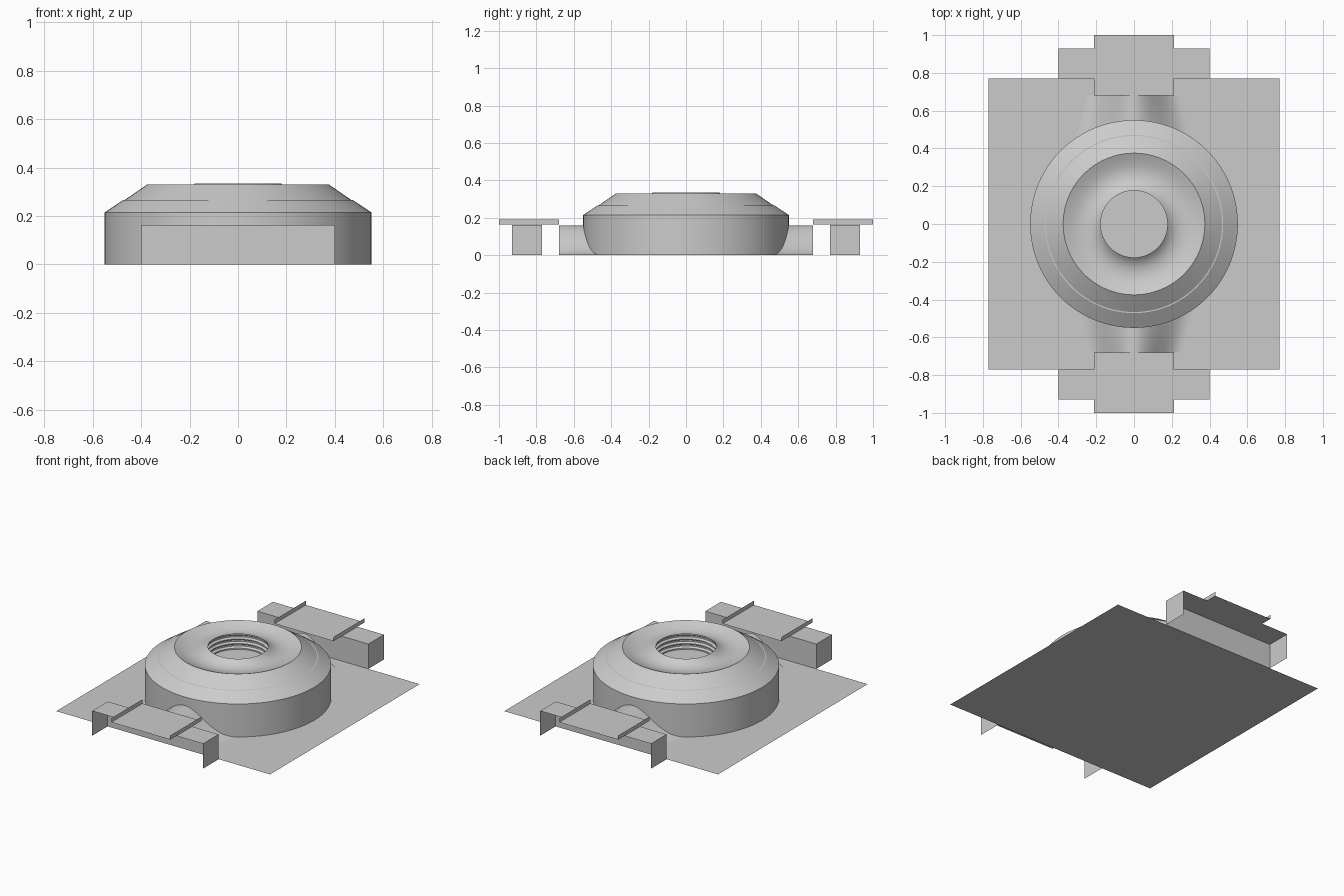
import bpy, bmesh, math

if "Cube" in bpy.data.objects:
    bpy.data.objects.remove(bpy.data.objects["Cube"])

def make(name, verts, faces, angle=None, recalc=False):
    me = bpy.data.meshes.new(name)
    me.from_pydata(verts, [], faces)
    if recalc:
        bm = bmesh.new()
        bm.from_mesh(me)
        bmesh.ops.recalc_face_normals(bm, faces=bm.faces)
        bm.to_mesh(me)
        bm.free()
    ob = bpy.data.objects.new(name, me)
    bpy.context.collection.objects.link(ob)
    if angle:
        bpy.ops.object.select_all(action='DESELECT')
        ob.select_set(True)
        bpy.context.view_layer.objects.active = ob
        bpy.ops.object.shade_smooth_by_angle(angle=math.radians(angle))
    return ob

def lathe(name, profile, n=96, angle=28, cap=False):
    verts = [(r * math.cos(2 * math.pi * i / n), r * math.sin(2 * math.pi * i / n), z)
             for r, z in profile for i in range(n)]
    faces = [(k * n + i, k * n + (i + 1) % n, (k + 1) * n + (i + 1) % n, (k + 1) * n + i)
             for k in range(len(profile) - 1) for i in range(n)]
    if cap:
        k = (len(profile) - 1) * n
        faces.append(tuple(range(k, k + n)))
    return make(name, verts, faces, angle)

# Flat ground sheet
P = 0.77
make("base_sheet", [(-P, -P, 0), (P, -P, 0), (P, P, 0), (-P, P, 0)], [(0, 1, 2, 3)])

# Round housing: wall, sloped shoulder with a fine step, dished top rising to the neck
lathe("housing", [(0.55, 0), (0.55, 0.215), (0.472, 0.267), (0.466, 0.267), (0.375, 0.33),
                  (0.345, 0.317), (0.31, 0.304), (0.275, 0.298), (0.24, 0.300),
                  (0.21, 0.310), (0.19, 0.323), (0.177, 0.335)])

# Threaded bore inside the neck, closed by a floor disc
bore = [(0.177, 0.335)]
for k in range(3):
    z = 0.325 - 0.03 * k
    bore += [(0.177, z), (0.19, z - 0.008), (0.19, z - 0.017), (0.177, z - 0.025)]
bore.append((0.177, 0.232))
lathe("threaded_bore", bore, cap=True)

def duct(name, s):
    # Bell-shaped duct flaring into the housing
    nx, ny = 32, 10
    verts = []
    for j in range(ny + 1):
        t = j / ny
        y = 0.68 - 0.26 * t
        w = 0.245 + 0.075 * t
        for i in range(nx + 1):
            u = -1 + 2 * i / nx
            verts.append((u * w, s * y, 0.16 * (0.5 + 0.5 * math.cos(math.pi * u))))
    m = nx + 1
    faces = [(j * m + i, j * m + i + 1, (j + 1) * m + i + 1, (j + 1) * m + i)[::s]
             for j in range(ny) for i in range(nx)]
    make(name, verts, faces, 40)

def bracket(name, s):
    # Open shelf: inner wall, top and two ends, no outer face or bottom
    a, b, h, x = s * 0.77, s * 0.93, 0.162, 0.4
    verts = [(-x, a, 0), (x, a, 0), (x, a, h), (-x, a, h),
             (-x, b, 0), (x, b, 0), (x, b, h), (-x, b, h)]
    make(name, verts, [f[::s] for f in [(0, 3, 2, 1)[::-1], (3, 2, 6, 7),
                                       (1, 5, 6, 2), (0, 3, 7, 4)]])

def tray(name, s):
    # Flat tray with a raised lip on each side
    a, b, x, z0, z1 = s * 0.68, s * 1.0, 0.212, 0.165, 0.192
    verts = [(px, y, z) for y in (a, b)
             for px, z in ((-x, z1), (-x, z0), (x, z0), (x, z1))]
    make(name, verts, [(i, i + 1, i + 5, i + 4)[::s] for i in range(3)])

# Matching front and back fittings
for side, s in (("front", -1), ("back", 1)):
    duct(side + "_duct", s)
    bracket(side + "_bracket", s)
    tray(side + "_tray", s)
